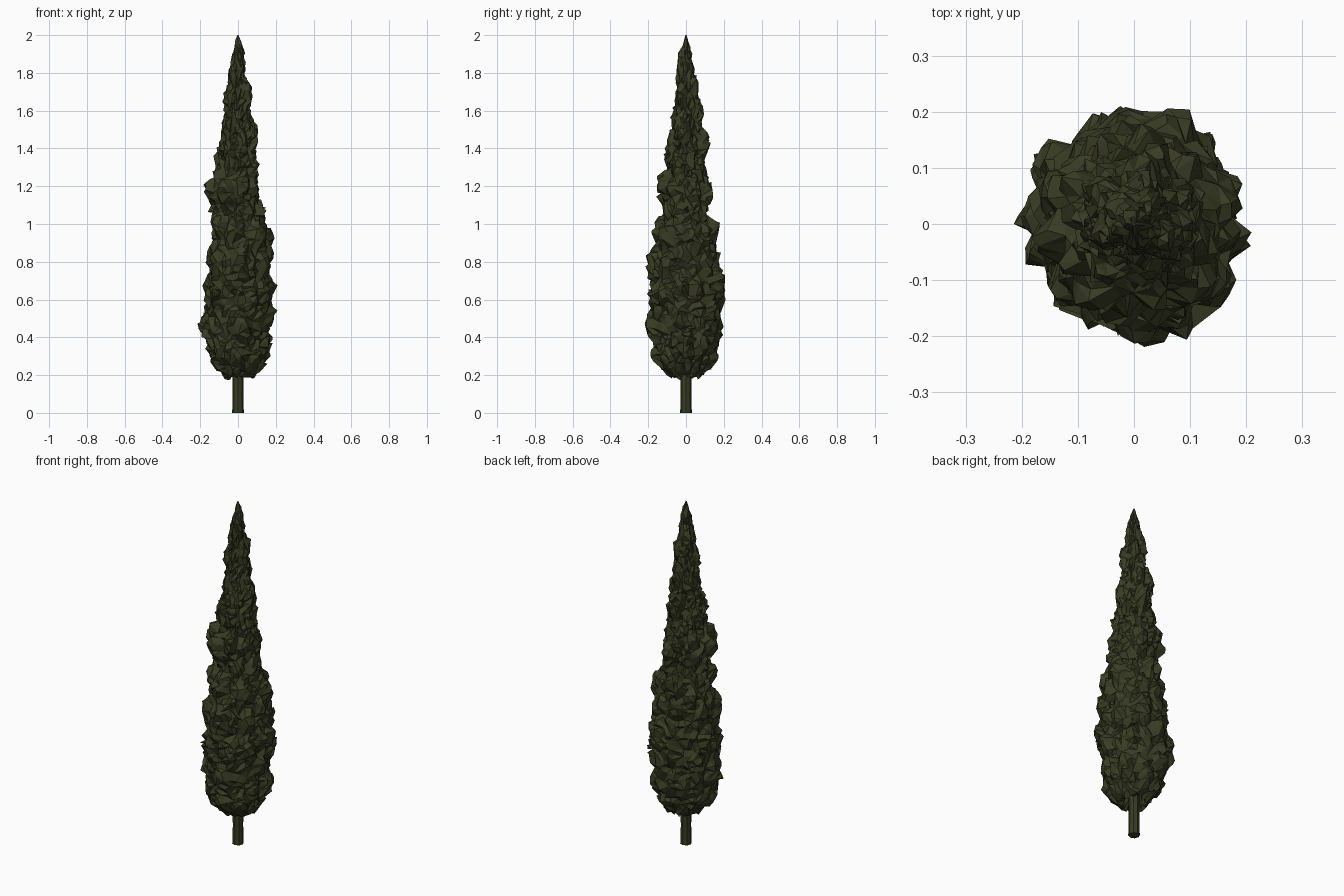
import bpy, bmesh, math, random
from mathutils import Vector, noise

rng = random.Random(11)
if "Cube" in bpy.data.objects:
    bpy.data.objects.remove(bpy.data.objects["Cube"], do_unlink=True)

olive = bpy.data.materials.new("dark olive green")
olive.use_nodes = True
COLOUR = (0.04, 0.045, 0.017, 1)
olive.diffuse_color = COLOUR
bsdf = next(n for n in olive.node_tree.nodes if n.type == 'BSDF_PRINCIPLED')
bsdf.inputs["Base Color"].default_value = COLOUR
bsdf.inputs["Roughness"].default_value = 0.9

# Crown outline: height, then reach toward left, back, right and front
OUTLINE = [
    (0.19, .10, .09, .08, .09), (0.23, .14, .14, .12, .14),
    (0.30, .17, .18, .17, .19), (0.42, .18, .2, .2, .2),
    (0.60, .2, .21, .19, .21), (0.72, .19, .21, .18, .21),
    (0.90, .185, .18, .16, .18), (1.00, .17, .16, .15, .155),
    (1.07, .15, .13, .14, .13), (1.20, .13, .15, .18, .16),
    (1.29, .13, .125, .13, .12), (1.45, .1, .11, .115, .1),
    (1.60, .08, .085, .09, .08), (1.72, .07, .07, .065, .065),
    (1.80, .045, .05, .055, .05), (1.92, .038, .033, .033, .033),
    (2.00, .004, .004, .004, .004)]


def reach_at(z, angle):
    quarter = (angle / (math.pi / 2)) % 4
    i, f = int(quarter), quarter % 1
    f = f * f * (3 - 2 * f)
    for low, high in zip(OUTLINE, OUTLINE[1:]):
        if z <= high[0]:
            break
    t = min(1, max(0, (z - low[0]) / (high[0] - low[0])))
    here = [a + (b - a) * t for a, b in zip(low[1:], high[1:])]
    return here[i] + (here[(i + 1) % 4] - here[i]) * f


def tuft(p):
    # rounded upright cells with deep creases between them: 0 in a crease, 1 on a tuft
    near = noise.voronoi(Vector((p.x * 11, p.y * 11, p.z * 5.5)))[0]
    return min(1, (near[1] - near[0]) * 1.8)


def loft(bm, rings):
    for lower, upper in zip(rings, rings[1:]):
        n = len(lower)
        for i in range(n):
            j = (i + 1) % n
            bm.faces.new((lower[i], lower[j], upper[j], upper[i]))
    bm.faces.new(rings[0][::-1])
    bm.faces.new(rings[-1])


def finish(bm, name):
    bmesh.ops.triangulate(bm, faces=bm.faces)
    bmesh.ops.recalc_face_normals(bm, faces=bm.faces)
    mesh = bpy.data.meshes.new(name)
    bm.to_mesh(mesh)
    bm.free()
    mesh.materials.append(olive)
    obj = bpy.data.objects.new(name, mesh)
    bpy.context.collection.objects.link(obj)
    return obj


# Trunk: slightly flared post ending just inside the crown
bm = bmesh.new()
rings = []
for z, r in ((0, 0.031), (0.1, 0.028), (0.27, 0.03)):
    rings.append([bm.verts.new((r * math.cos(a), r * math.sin(a), z))
                  for a in (math.tau * i / 8 for i in range(8))])
loft(bm, rings)
finish(bm, "trunk")

# Crown: one jagged skin, tucked in around the trunk and pointed on top
SIDES, LEVELS = 44, 110
bm = bmesh.new()
rings = []
for r, z in ((0.024, 0.25), (0.055, 0.22)):
    rings.append([bm.verts.new((r * math.cos(a), r * math.sin(a), z + rng.uniform(-0.015, 0.015)))
                  for a in (math.tau * i / SIDES for i in range(SIDES))])
for k in range(LEVELS + 1):
    z = 0.19 + 1.81 * k / LEVELS
    ring = []
    for i in range(SIDES):
        a = math.tau * (i + 0.5 * (k % 2)) / SIDES
        r = reach_at(z, a)
        p = Vector((r * math.cos(a), r * math.sin(a), z))
        # tufts swell outward and sag upward; creases cut in
        t = tuft(p)
        depth = min(0.045, 0.35 * r)
        r += depth * (t - 0.8) + min(0.011, 0.15 * r) * rng.uniform(-1, 1)
        dz = 0
        if k < LEVELS:
            dz = (0.02 * (t - 0.5) + rng.uniform(-0.01, 0.01)) * min(1, (2 - z) * 5)
        ring.append(bm.verts.new((r * math.cos(a), r * math.sin(a), z + dz)))
    rings.append(ring)
loft(bm, rings)
crown = finish(bm, "crown")

# Thin the skin to irregular flat facets
facets = crown.modifiers.new("facets", 'DECIMATE')
facets.ratio = 0.42
